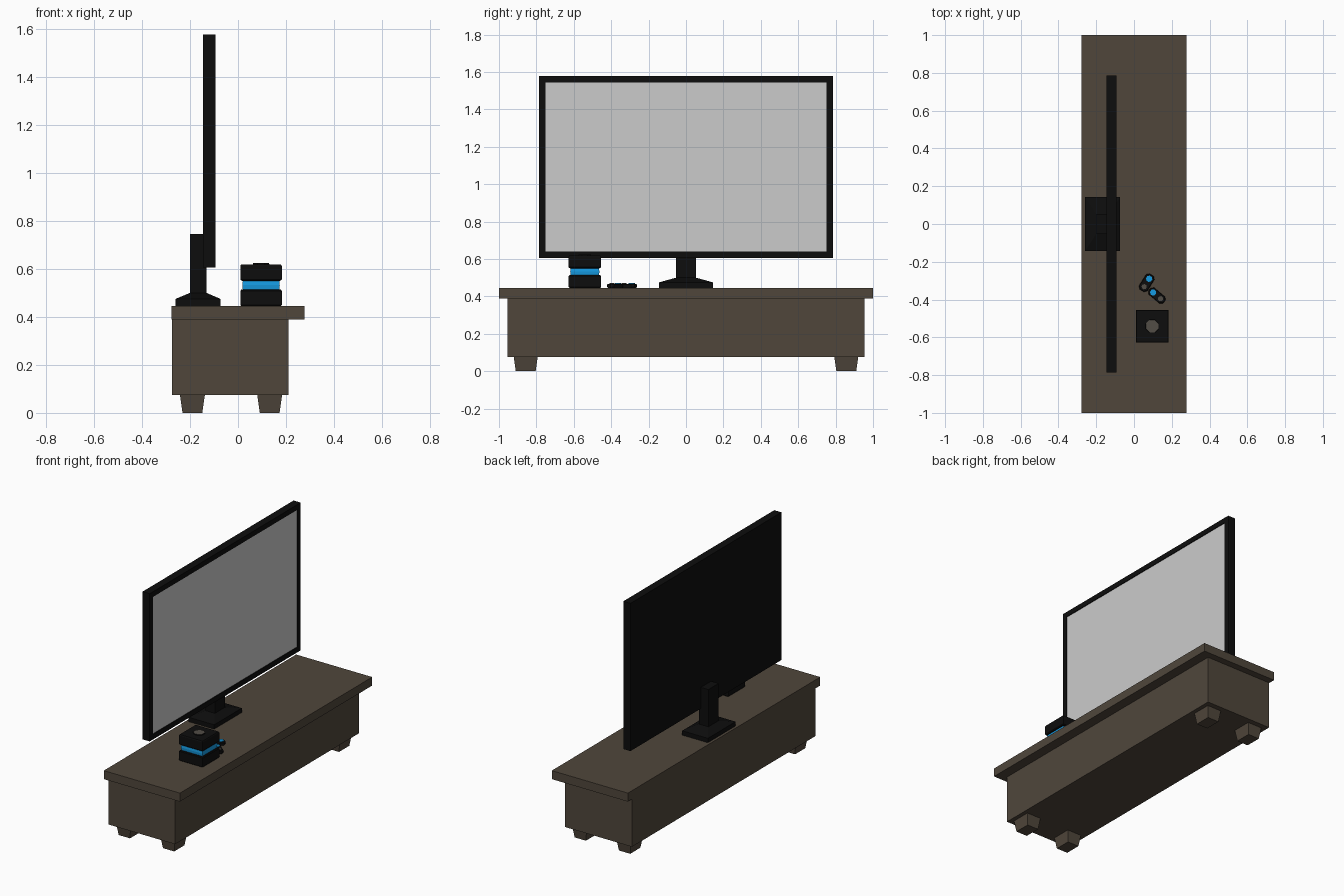
import bpy, bmesh, math
from mathutils import Matrix, Vector

if "Cube" in bpy.data.objects:
    bpy.data.objects.remove(bpy.data.objects["Cube"])


def material(name, rgb):
    m = bpy.data.materials.new(name)
    m.diffuse_color = (*rgb, 1)
    m.use_nodes = True
    m.node_tree.nodes["Principled BSDF"].inputs["Base Color"].default_value = m.diffuse_color
    return m


BROWN = material("dark_wood", (0.080, 0.062, 0.044))
BLACK = material("black_plastic", (0.004, 0.004, 0.004))
SCREEN = material("screen_grey", (0.60, 0.60, 0.60))
BLUE = material("bright_blue", (0.008, 0.33, 0.76))
GREY = material("warm_grey", (0.085, 0.075, 0.062))


def make(name, bm, *mats):
    bmesh.ops.recalc_face_normals(bm, faces=bm.faces)
    me = bpy.data.meshes.new(name)
    bm.to_mesh(me)
    bm.free()
    for m in mats:
        me.materials.append(m)
    ob = bpy.data.objects.new(name, me)
    bpy.context.collection.objects.link(ob)
    return ob


def loft(sections):
    """Skin a stack of equal-length point rings and cap both ends."""
    bm = bmesh.new()
    rings = [[bm.verts.new(p) for p in s] for s in sections]
    n = len(rings[0])
    for a, b in zip(rings, rings[1:]):
        for i in range(n):
            j = (i + 1) % n
            bm.faces.new((a[i], a[j], b[j], b[i]))
    bm.faces.new(rings[0][::-1])
    bm.faces.new(rings[-1])
    return bm


def rect(x0, x1, y0, y1, z):
    return [(x0, y0, z), (x1, y0, z), (x1, y1, z), (x0, y1, z)]


def box(x0, x1, y0, y1, z0, z1):
    return loft([rect(x0, x1, y0, y1, z0), rect(x0, x1, y0, y1, z1)])


def ngon(cx, cy, r, z, n=8):
    return [(cx + r * math.cos(math.tau * (i + .5) / n),
             cy + r * math.sin(math.tau * (i + .5) / n), z) for i in range(n)]


# Cabinet
make("cabinet_top", box(-0.277, 0.277, -1, 1, 0.39, 0.446), BROWN)
make("cabinet_body", box(-0.275, 0.211, -0.955, 0.955, 0.075, 0.39), BROWN)
for xn, cx in (("back", -0.19), ("front", 0.132)):
    for yn, cy in (("left", -0.857), ("right", 0.857)):
        make(f"{xn}_{yn}_foot", loft([
            rect(cx - .041, cx + .041, cy - .053, cy + .053, 0),
            rect(cx - .052, cx + .052, cy - .064, cy + .064, 0.075)]), BROWN)

# Television panel with a slightly sunken screen
bm = box(-0.145, -0.093, -0.785, 0.785, 0.605, 1.577)
bm.normal_update()
bmesh.ops.recalc_face_normals(bm, faces=bm.faces)
front = max(bm.faces, key=lambda f: f.calc_center_median().x)
bmesh.ops.inset_region(bm, faces=[front], thickness=0.048)
front.material_index = 1
bmesh.ops.inset_region(bm, faces=[front], thickness=0.001, depth=-0.004)
for f in bm.faces:
    f.material_index = 1 if f is front else 0
make("television", bm, BLACK, SCREEN)

# Television stand: plate, sloped shoulder and column in one skin
make("television_stand", loft([
    rect(-0.26, -0.073, -0.144, 0.144, 0.446),
    rect(-0.26, -0.073, -0.144, 0.144, 0.475),
    rect(-0.2, -0.131, -0.053, 0.053, 0.5),
    rect(-0.2, -0.131, -0.053, 0.053, 0.745)]), BLACK)

# Console: square profile with a recessed blue band
CX, CY = 0.096, -0.541
profile = [(.083, .446), (.0865, .45), (.0865, .508), (.083, .513), (.076, .514),
           (.078, .532), (.076, .55), (.083, .551), (.0865, .556), (.0865, .612), (.083, .618)]
bm = loft([rect(CX - r, CX + r, CY - r, CY + r, z) for r, z in profile])
for f in bm.faces:
    f.material_index = int(0.5138 < f.calc_center_median().z < 0.5502)
make("console", bm, BLACK, BLUE)
bm = loft([ngon(CX, CY, .038, .616), ngon(CX, CY, .036, .624)])
for f in bm.faces:
    f.material_index = int(f.calc_center_median().z > 0.623)
make("console_button", bm, BLACK, GREY)


# Controllers: chamfered slabs with two thumb pads each
def controller(name, cx, cy, angle, length, width, blue_sign):
    place = Matrix.Translation((cx, cy, 0.446)) @ Matrix.Rotation(math.radians(angle), 4, 'Z')

    def outline(s, z):
        a, b, c = length / 2 - s, width / 2 - s, 0.013
        pts = [(a, -b + c), (a, b - c), (a - c, b), (-a + c, b),
               (-a, b - c), (-a, -b + c), (-a + c, -b), (a - c, -b)]
        return [place @ Vector((x, y, z)) for x, y in pts]

    make(name, loft([outline(.002, 0), outline(0, .004), outline(0, .017), outline(.003, .021)]), BLACK)
    for part, sign, mat, r in (("blue_pad", blue_sign, BLUE, .017), ("grey_pad", -blue_sign, GREY, .014)):
        x = sign * length * 0.25
        make(f"{name}_{part}", loft([[place @ Vector(p) for p in ngon(x, 0, r, z)]
                                     for z in (.019, .025)]), mat)


controller("left_controller", 0.067, -0.311, 58, 0.098, 0.052, 1)
controller("right_controller", 0.121, -0.379, -40, 0.102, 0.046, -1)
